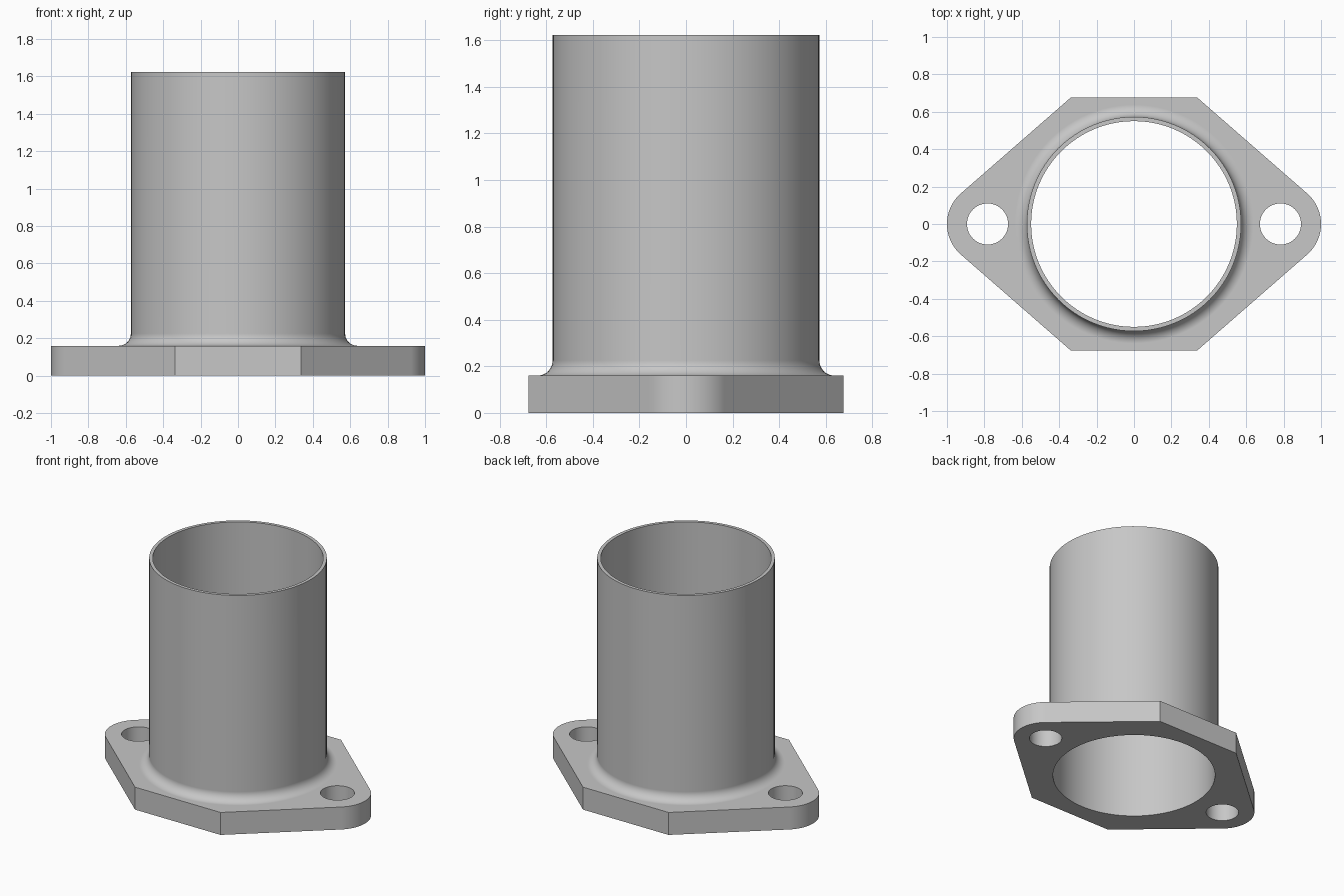
import bpy, bmesh, math

cube = bpy.data.objects.get("Cube")
if cube:
    bpy.data.objects.remove(cube, do_unlink=True)

FLANGE_H, TUBE_H = 0.16, 1.623
OUTER_R, BORE_R, FILLET = 0.573, 0.55, 0.065
EAR_X, EAR_R, BOLT_R = 0.783, 0.217, 0.11
FLAT_X, FLAT_Y = 0.337, 0.677
SEGMENTS = 96

steel = bpy.data.materials.new("light grey metal")
steel.use_nodes = True
GREY = (0.57, 0.57, 0.57, 1)
steel.diffuse_color = GREY
steel.node_tree.nodes["Principled BSDF"].inputs["Base Color"].default_value = GREY


def make_object(name, bm):
    bmesh.ops.recalc_face_normals(bm, faces=bm.faces)
    mesh = bpy.data.meshes.new(name)
    bm.to_mesh(mesh)
    bm.free()
    obj = bpy.data.objects.new(name, mesh)
    bpy.context.collection.objects.link(obj)
    mesh.materials.append(steel)
    return obj


def prism(name, outline, z0, z1):
    bm = bmesh.new()
    face = bm.faces.new([bm.verts.new((x, y, z0)) for x, y in outline])
    ext = bmesh.ops.extrude_face_region(bm, geom=[face])
    tops = [v for v in ext["geom"] if isinstance(v, bmesh.types.BMVert)]
    bmesh.ops.translate(bm, verts=tops, vec=(0, 0, z1 - z0))
    return make_object(name, bm)


def circle(cx, r, n):
    return [(cx + r * math.cos(math.tau * i / n), r * math.sin(math.tau * i / n))
            for i in range(n)]


def lathe(name, profile):
    bm = bmesh.new()
    rings = [[bm.verts.new((x, y, z)) for x, y in circle(0, r, SEGMENTS)]
             for r, z in profile]
    for low, high in zip(rings, rings[1:]):
        for i in range(SEGMENTS):
            j = (i + 1) % SEGMENTS
            bm.faces.new((low[i], low[j], high[j], high[i]))
    bm.faces.new(rings[0])
    bm.faces.new(rings[-1])
    return make_object(name, bm)


def apply_modifier(obj, kind, **settings):
    mod = obj.modifiers.new(kind.title(), kind)
    for key, value in settings.items():
        setattr(mod, key, value)
    bpy.context.view_layer.objects.active = obj
    bpy.ops.object.modifier_apply(modifier=mod.name)


def combine(obj, other, operation):
    apply_modifier(obj, "BOOLEAN", object=other, operation=operation, solver="EXACT")
    bpy.data.objects.remove(other, do_unlink=True)


# Flange: rounded ears joined by tangent edges to the flat front and back
dx, dy = EAR_X - FLAT_X, FLAT_Y
tangent = math.acos(EAR_R / math.hypot(dx, dy))
start = math.atan2(dy, -dx) - tangent
ear = [start * (1 - 2 * i / 24) for i in range(25)]
right = [(FLAT_X, FLAT_Y)]
right += [(EAR_X + EAR_R * math.cos(a), EAR_R * math.sin(a)) for a in ear]
right += [(FLAT_X, -FLAT_Y)]
outline = right + [(-x, -y) for x, y in right]
body = prism("flanged_tube", outline, 0, FLANGE_H)

# Tube with a concave fillet where it meets the flange
profile = [(OUTER_R + FILLET, FLANGE_H / 2)]
for i in range(11):
    a = math.pi / 2 * i / 10
    profile.append((OUTER_R + FILLET * (1 - math.sin(a)),
                    FLANGE_H + FILLET * (1 - math.cos(a))))
profile.append((OUTER_R, TUBE_H))
combine(body, lathe("tube", profile), "UNION")

# Central bore and the two bolt holes
for x, r, n in ((0, BORE_R, SEGMENTS), (-EAR_X, BOLT_R, 48), (EAR_X, BOLT_R, 48)):
    top = TUBE_H + 0.1 if x == 0 else FLANGE_H + 0.1
    cutter = prism("hole_cutter", circle(x, r, n), -0.1, top)
    cutter.hide_render = True
    combine(body, cutter, "DIFFERENCE")

# Smooth curved walls, crisp edges and flat plate faces
bpy.ops.object.select_all(action="DESELECT")
body.select_set(True)
bpy.context.view_layer.objects.active = body
bpy.ops.object.shade_smooth_by_angle(angle=math.radians(30))
weighted = body.modifiers.new("Weighted Normal", "WEIGHTED_NORMAL")
weighted.keep_sharp = True
